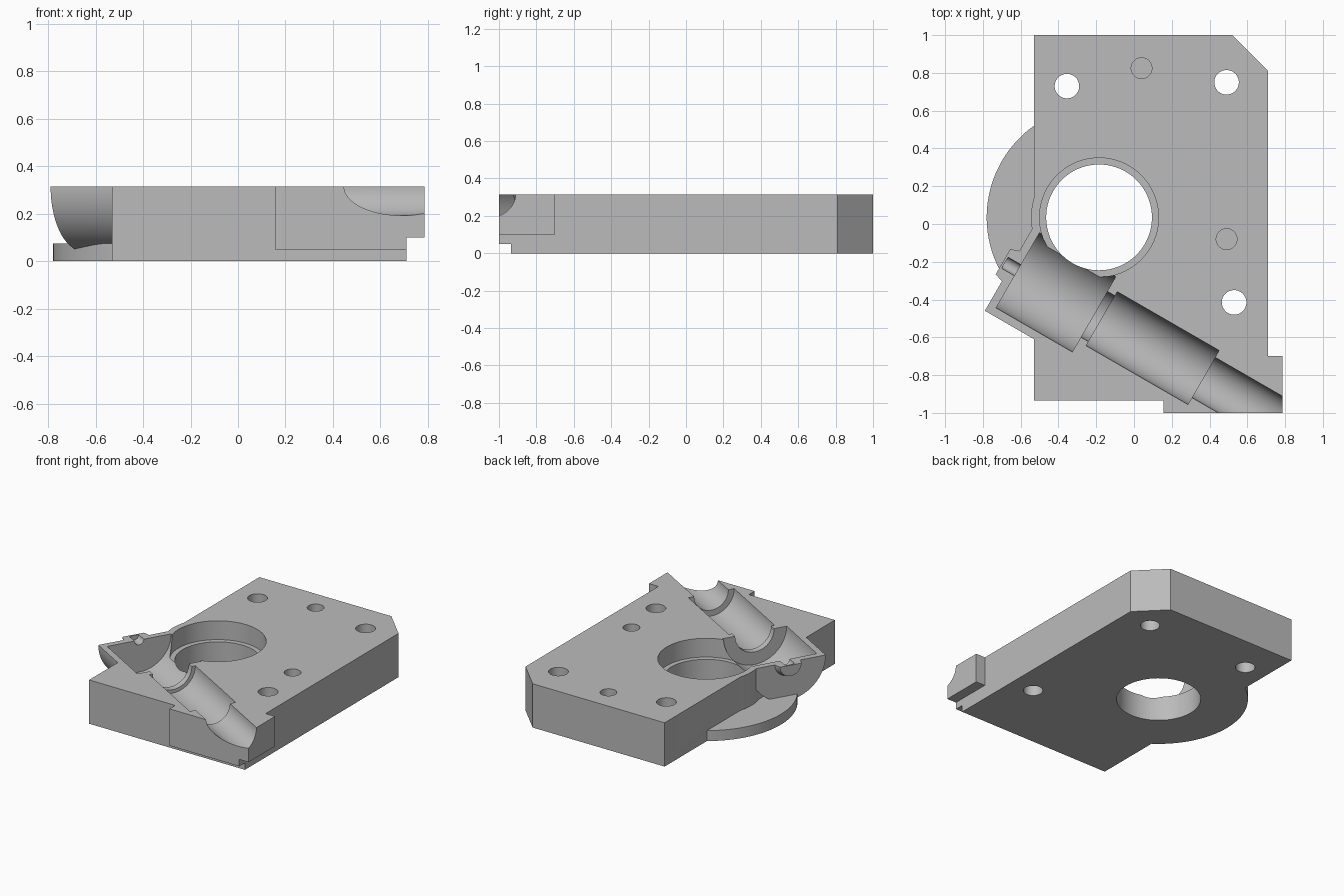
import bpy, bmesh, math
from mathutils import Vector

if "Cube" in bpy.data.objects:
    bpy.data.objects.remove(bpy.data.objects["Cube"], do_unlink=True)

TOP = 0.315
HUB = (-0.185, 0.035)                       # centre of the large opening
START = Vector((-0.615, -0.245, TOP))       # start of the slanted bore
ALONG = Vector((math.cos(math.radians(30)), -0.5, 0))

metal = bpy.data.materials.new("plain_grey")
metal.use_nodes = True
GREY = (0.5, 0.5, 0.5, 1)
metal.diffuse_color = GREY
metal.node_tree.nodes["Principled BSDF"].inputs["Base Color"].default_value = GREY


def make(name, bm):
    bmesh.ops.recalc_face_normals(bm, faces=bm.faces)
    mesh = bpy.data.meshes.new(name)
    bm.to_mesh(mesh)
    bm.free()
    mesh.materials.append(metal)
    ob = bpy.data.objects.new(name, mesh)
    bpy.context.collection.objects.link(ob)
    return ob


def prism(name, outline, z0, z1):
    bm = bmesh.new()
    face = bm.faces.new([bm.verts.new((x, y, z0)) for x, y in outline])
    ext = bmesh.ops.extrude_face_region(bm, geom=[face])
    verts = [v for v in ext["geom"] if isinstance(v, bmesh.types.BMVert)]
    bmesh.ops.translate(bm, verts=verts, vec=(0, 0, z1 - z0))
    return make(name, bm)


def box(name, x0, x1, y0, y1, z0, z1):
    return prism(name, [(x0, y0), (x1, y0), (x1, y1), (x0, y1)], z0, z1)


def rod(name, a, b, r, r_end=None, sides=96):
    a, b = Vector(a), Vector(b)
    bm = bmesh.new()
    bmesh.ops.create_cone(bm, cap_ends=True, segments=sides, radius1=r,
                          radius2=r if r_end is None else r_end, depth=(b - a).length)
    turn = (b - a).to_track_quat("Z", "Y").to_matrix().to_4x4()
    bmesh.ops.transform(bm, matrix=turn, verts=bm.verts)
    bmesh.ops.translate(bm, verts=bm.verts, vec=(a + b) / 2)
    return make(name, bm)


def upright(name, centre, r, z0, z1, sides=96):
    return rod(name, (*centre, z0), (*centre, z1), r, sides=sides)


def slanted(name, t0, t1, r, r_end=None):
    return rod(name, START + ALONG * t0, START + ALONG * t1, r, r_end)


def combine(target, tool, operation):
    mod = target.modifiers.new(operation, "BOOLEAN")
    mod.operation, mod.solver, mod.object = operation, "EXACT", tool
    bpy.context.view_layer.objects.active = target
    bpy.ops.object.modifier_apply(modifier=mod.name)
    bpy.data.objects.remove(tool, do_unlink=True)


# Main plate with one chamfered corner (trimmed to height later)
body = prism("housing_plate", [(-0.53, -0.935), (0.71, -0.935), (0.71, 0.81),
                               (0.52, 1.0), (-0.53, 1.0)], -0.1, 0.42)

# Flange, hub wall, bore lug with its small nose, and corner block
for part in (
    upright("flange", HUB, 0.595, -0.15, 0.075, 128),
    upright("hub_wall", HUB, 0.36, -0.05, 0.5),
    slanted("bore_lug", -0.044, 0.5, 0.273),
    slanted("lug_nose", -0.091, 0.0, 0.077, 0.108),
    box("corner_block_front", 0.155, 0.71, -1.0, -0.8, 0.05, 0.45),
    box("corner_block_side", 0.5, 0.785, -1.0, -0.70, 0.10, 0.47),
):
    combine(body, part, "UNION")

# Trim everything to the flat top and bottom
combine(body, box("trim_slab", -2, 2, -2, 2, 0, TOP), "INTERSECT")

# Large stepped opening
combine(body, upright("opening", HUB, 0.28, -0.2, 0.6), "DIFFERENCE")
combine(body, upright("opening_step", HUB, 0.315, 0.18, 0.6), "DIFFERENCE")

# Stepped slanted bore: start, end, radius
for t0, t1, r in ((0, 0.466, 0.23), (0.4, 0.6, 0.14), (0.513, 1.135, 0.165),
                  (1.0, 1.9, 0.123), (-0.079, 0.1, 0.034)):
    combine(body, slanted("bore", t0, t1, r), "DIFFERENCE")

# Bolt holes go through, dowel holes stop inside
for spot in ((-0.355, 0.73), (0.49, 0.75), (0.53, -0.415)):
    combine(body, upright("bolt_hole", spot, 0.065, -0.2, 0.6, 48), "DIFFERENCE")
for spot in ((0.04, 0.825), (0.49, -0.08)):
    combine(body, upright("dowel_hole", spot, 0.055, 0.1, 0.6, 48), "DIFFERENCE")

bpy.ops.object.select_all(action="DESELECT")
body.select_set(True)
bpy.context.view_layer.objects.active = body
bpy.ops.object.shade_smooth_by_angle(angle=math.radians(25))
